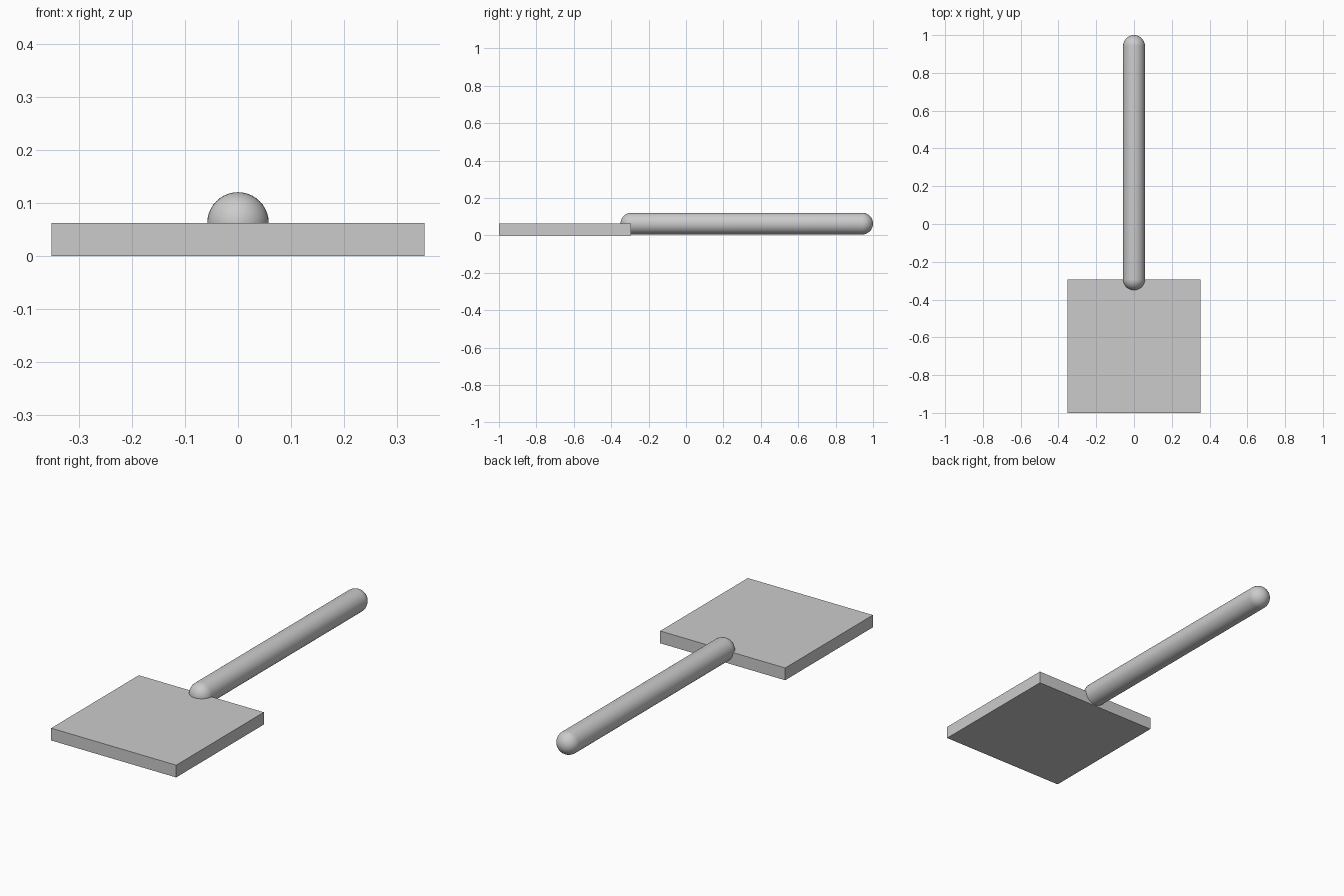
import bpy
import bmesh
from math import pi, sin, cos
from mathutils import Matrix

cube = bpy.data.objects.get("Cube")
if cube:
    bpy.data.objects.remove(cube, do_unlink=True)

grey = bpy.data.materials.new("plain_grey")
grey.use_nodes = True
colour = (0.6, 0.6, 0.6, 1)
grey.diffuse_color = colour
grey.node_tree.nodes["Principled BSDF"].inputs["Base Color"].default_value = colour


def add_part(name, bm, smooth=False):
    bmesh.ops.recalc_face_normals(bm, faces=bm.faces)
    for face in bm.faces:
        face.smooth = smooth
    mesh = bpy.data.meshes.new(name)
    bm.to_mesh(mesh)
    bm.free()
    mesh.materials.append(grey)
    obj = bpy.data.objects.new(name, mesh)
    bpy.context.collection.objects.link(obj)
    return obj


# Flat square blade
width, depth, thickness = 0.704, 0.705, 0.0625
bm = bmesh.new()
bmesh.ops.create_cube(bm, size=1)
bmesh.ops.scale(bm, vec=(width, depth, thickness), verts=bm.verts)
bmesh.ops.translate(bm, vec=(0, -1 + depth / 2, thickness / 2), verts=bm.verts)
add_part("blade", bm)

# Round-ended handle: a capsule profile spun about its long axis
radius, start, end = 0.058, -0.35, 1.0
steps = 10
arc = [i * pi / 2 / steps for i in range(steps + 1)]
profile = [(radius * sin(a), start + radius - radius * cos(a)) for a in arc]
profile += [(radius * cos(a), end - radius + radius * sin(a)) for a in arc]
bm = bmesh.new()
verts = [bm.verts.new((r, y, 0)) for r, y in profile]
edges = [bm.edges.new(pair) for pair in zip(verts, verts[1:])]
bmesh.ops.spin(bm, geom=verts + edges, cent=(0, 0, 0), axis=(0, 1, 0),
               angle=2 * pi, steps=40)
bmesh.ops.remove_doubles(bm, verts=bm.verts, dist=0.0005)
bmesh.ops.transform(bm, matrix=Matrix.Translation((0, 0, thickness)), verts=bm.verts)
add_part("handle", bm, smooth=True)
